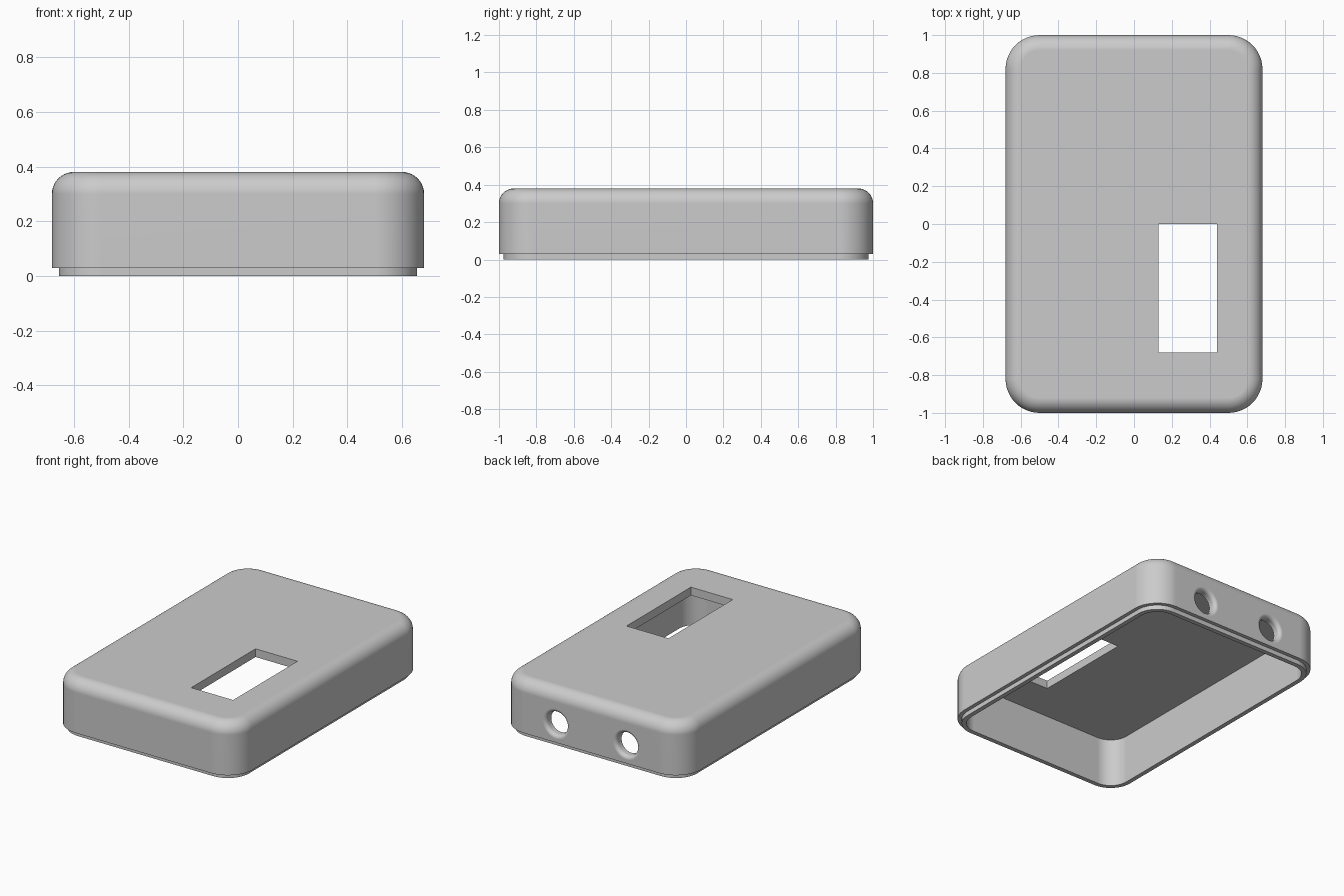
import bpy
import bmesh
from math import sin, cos, pi, radians
from mathutils import Vector

cube = bpy.data.objects.get("Cube")
if cube:
    bpy.data.objects.remove(cube, do_unlink=True)

HALF_X, HALF_Y, TOP = 0.68, 1.0, 0.38
CORNER, FILLET = 0.18, 0.08
LIP, WALL, SEAM, ROOF = 0.025, 0.055, 0.03, 0.055

grey = bpy.data.materials.new("light_grey_plastic")
grey.use_nodes = True
colour = (0.6, 0.6, 0.6, 1)
grey.diffuse_color = colour
grey.node_tree.nodes["Principled BSDF"].inputs["Base Color"].default_value = colour


def rounded_ring(inset, z, steps=12):
    """Points of a rounded rectangle, inset from the outer outline."""
    r = CORNER - inset
    cx, cy = HALF_X - CORNER, HALF_Y - CORNER
    points = []
    for quarter, (sx, sy) in enumerate([(1, 1), (-1, 1), (-1, -1), (1, -1)]):
        for i in range(steps + 1):
            a = (quarter + i / steps) * pi / 2
            points.append(Vector((sx * cx + r * cos(a), sy * cy + r * sin(a), z)))
    return points


def loft(name, rings):
    """Skin a stack of closed rings and cap both ends."""
    bm = bmesh.new()
    loops = [[bm.verts.new(p) for p in ring] for ring in rings]
    n = len(loops[0])
    for a, b in zip(loops, loops[1:]):
        for i in range(n):
            j = (i + 1) % n
            bm.faces.new((a[i], a[j], b[j], b[i]))
    bm.faces.new(loops[0])
    bm.faces.new(loops[-1])
    bmesh.ops.recalc_face_normals(bm, faces=bm.faces)
    mesh = bpy.data.meshes.new(name)
    bm.to_mesh(mesh)
    bm.free()
    obj = bpy.data.objects.new(name, mesh)
    bpy.context.collection.objects.link(obj)
    mesh.materials.append(grey)
    return obj


# Hollow cover: cavity, stepped bottom lip, side wall, rounded top edge
section = [(WALL, TOP - ROOF), (WALL, 0), (LIP, 0), (LIP, SEAM), (0, SEAM)]
for i in range(11):
    a = i / 10 * pi / 2
    section.append((FILLET * (1 - cos(a)), TOP - FILLET * (1 - sin(a))))
cover = loft("cover", [rounded_ring(inset, z) for inset, z in section])

# Rectangular window cutter
x0, x1, y0, y1 = 0.13, 0.44, -0.68, 0.0
outline = [(x0, y0), (x1, y0), (x1, y1), (x0, y1)]
cutters = [loft("window_cutter", [[Vector((x, y, z)) for x, y in outline]
                                  for z in (0.2, 0.5)])]

# Round socket cutters with a flared mouth on the back wall
RADIUS, FLARE = 0.075, 0.025
profile = [(RADIUS, 0.8)]
for i in range(9):
    a = i / 8 * pi / 2
    profile.append((RADIUS + FLARE * (1 - cos(a)), HALF_Y - FLARE * (1 - sin(a))))
profile.append((RADIUS + FLARE, 1.1))
for x in (-0.26, 0.26):
    rings = [[Vector((x + r * cos(k * pi / 24), y, 0.155 + r * sin(k * pi / 24)))
              for k in range(48)] for r, y in profile]
    cutters.append(loft("socket_cutter", rings))

# Cut the openings and keep the finished mesh
for cutter in cutters:
    cutter.hide_render = True
    mod = cover.modifiers.new("opening", 'BOOLEAN')
    mod.operation = 'DIFFERENCE'
    mod.solver = 'EXACT'
    mod.object = cutter
bpy.context.view_layer.update()
result = cover.evaluated_get(bpy.context.evaluated_depsgraph_get())
finished = bpy.data.meshes.new_from_object(result)
cover.modifiers.clear()
cover.data = finished
for cutter in cutters:
    bpy.data.objects.remove(cutter, do_unlink=True)

# Smooth the rounded edges while the broad faces stay flat
bpy.ops.object.select_all(action='DESELECT')
cover.select_set(True)
bpy.context.view_layer.objects.active = cover
bpy.ops.object.shade_smooth_by_angle(angle=radians(35))
weighted = cover.modifiers.new("flat_faces", 'WEIGHTED_NORMAL')
weighted.keep_sharp = True
